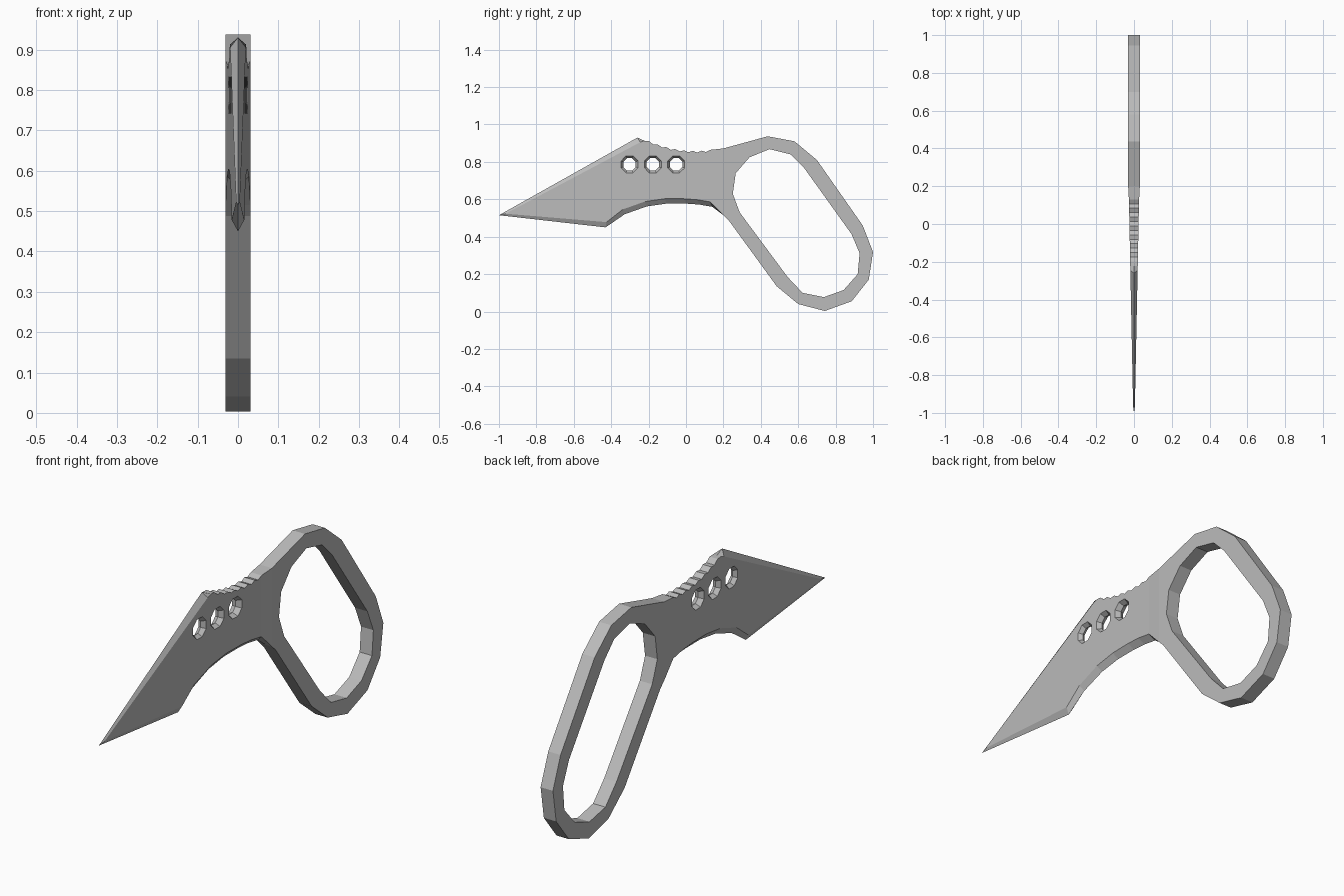
import bpy, bmesh, math

if "Cube" in bpy.data.objects:
    bpy.data.objects.remove(bpy.data.objects["Cube"])

steel = bpy.data.materials.new("steel grey")
steel.diffuse_color = (0.5, 0.5, 0.5, 1)
steel.use_nodes = True
steel.node_tree.nodes["Principled BSDF"].inputs["Base Color"].default_value = steel.diffuse_color


def make_object(name, bm):
    bmesh.ops.recalc_face_normals(bm, faces=bm.faces)
    me = bpy.data.meshes.new(name)
    bm.to_mesh(me)
    bm.free()
    me.materials.append(steel)
    ob = bpy.data.objects.new(name, me)
    bpy.context.collection.objects.link(ob)
    return ob


def half_width(y):
    # blade thins evenly towards the tip
    return 0.004 + 0.023 * (y + 1) / 1.13


# Ring handle: flat outline with a finger opening, extruded
outer = [(.2, .872), (.437, .937), (.58, .91), (.70, .81), (.945, .46), (1, .318),
         (.977, .17), (.886, .055), (.742, .003), (.60, .04), (.485, .135),
         (.228, .488), (.2, .515)]
inner = [(.447, .868), (.56, .84), (.63, .77), (.885, .414), (.928, .312), (.918, .2),
         (.843, .115), (.737, .077), (.623, .1), (.543, .185), (.287, .53),
         (.25, .63), (.266, .74), (.34, .825)]
bm = bmesh.new()
for loop in (outer, inner):
    vs = [bm.verts.new((-.031, y, z)) for y, z in loop]
    for a, b in zip(vs, vs[1:] + vs[:1]):
        bm.edges.new((a, b))
bmesh.ops.triangle_fill(bm, use_beauty=True, edges=bm.edges[:])
bmesh.ops.dissolve_limit(bm, angle_limit=.01, verts=bm.verts[:], edges=bm.edges[:])
ext = bmesh.ops.extrude_face_region(bm, geom=bm.faces[:], use_keep_orig=True)
bmesh.ops.translate(bm, vec=(.062, 0, 0),
                    verts=[g for g in ext["geom"] if isinstance(g, bmesh.types.BMVert)])
make_object("ring_handle", bm)

# Blade outline: (edge y, edge z, side y, side z); where both differ the edge is bevelled
profile = [(-1, .515, -.965, .523), (-.26, .93, -.245, .905)]
for i in range(16):                                    # notched thumb rest
    y = -.222 + .0235 * i
    z = .85 + .85 * (y - .05) ** 2 + (.009 if i % 2 else 0)
    profile.append((y, z, y, z))
top = len(profile) - 1
profile += [(.2, .872, .2, .872), (.2, .515, .2, .515)]  # joins the handle
for y, z in [(.14, .56), (.07, .572), (0, .577), (-.104, .577), (-.21, .562), (-.328, .52)]:
    profile.append((y, z, y - .01, z + .026))
profile.append((-.43, .45, -.425, .478))

bm = bmesh.new()
n = len(profile)
edge = [bm.verts.new((0, p[0], p[1])) for p in profile]
for s in (-1, 1):
    side = [bm.verts.new((s * (.031 if p[2] > .19 else half_width(p[2])), p[2], p[3]))
            for p in profile]
    for i in range(n):
        j = (i + 1) % n
        bm.faces.new((edge[i], edge[j], side[j], side[i]))
    bm.faces.new(side[:top + 1] + side[top + 3:])       # flat side
    bm.faces.new(side[top:top + 4])                     # ramp up to the handle
blade = make_object("blade", bm)

# Countersunk holes: double-cone cutters
bm = bmesh.new()
for y in (-.302, -.178, -.053):
    rings = []
    for x in (-.05, 0, .05):
        r = .036 + .013 * abs(x) / half_width(y)
        rings.append([bm.verts.new((x, y + r * math.cos((k + .5) * math.pi / 4),
                                    .787 + r * math.sin((k + .5) * math.pi / 4)))
                      for k in range(8)])
    for a, b in zip(rings, rings[1:]):
        for k in range(8):
            m = (k + 1) % 8
            bm.faces.new((a[k], a[m], b[m], b[k]))
    bm.faces.new(rings[0])
    bm.faces.new(rings[2])
cutter = make_object("hole_cutter", bm)
cutter.hide_render = True
cutter.display_type = 'WIRE'
mod = blade.modifiers.new("holes", 'BOOLEAN')
mod.operation = 'DIFFERENCE'
mod.solver = 'EXACT'
mod.object = cutter
